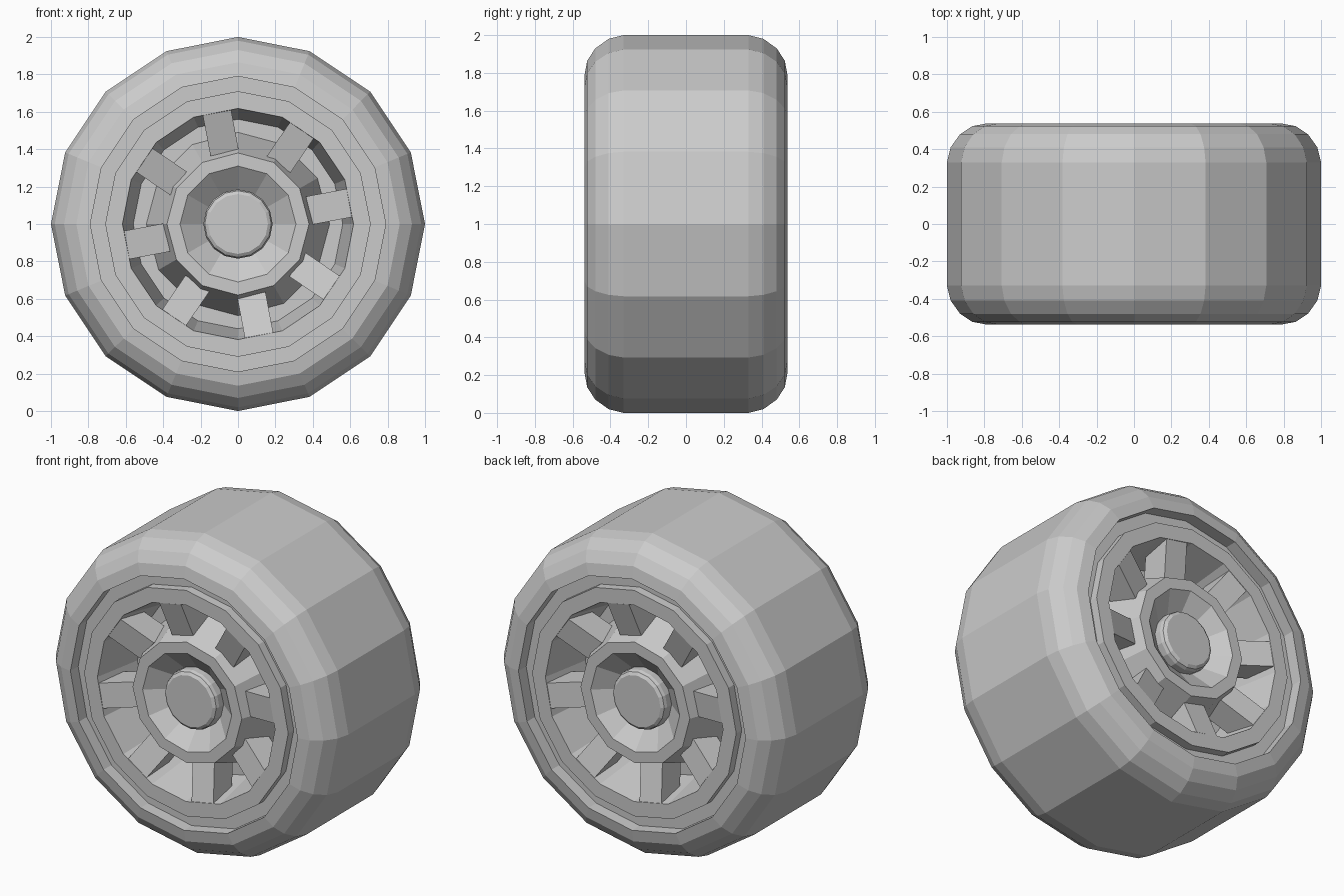
import bpy, bmesh
from math import sin, cos, pi, radians

if "Cube" in bpy.data.objects:
    bpy.data.objects.remove(bpy.data.objects["Cube"])

def finish(name, bm):
    bmesh.ops.remove_doubles(bm, verts=bm.verts, dist=1e-5)
    bmesh.ops.recalc_face_normals(bm, faces=bm.faces)
    me = bpy.data.meshes.new(name)
    bm.to_mesh(me)
    bm.free()
    ob = bpy.data.objects.new(name, me)
    bpy.context.collection.objects.link(ob)
    return ob

def lathe(name, half, n, ring=True):
    """Turn a half profile of (radius, y), mirrored in y, round the wheel axle."""
    prof = half + [(r, -y) for r, y in reversed(half)]
    bm = bmesh.new()
    rows = [[bm.verts.new((r * sin(2 * pi * i / n), y, 1 + r * cos(2 * pi * i / n)))
             for r, y in prof] for i in range(n)]
    count = len(prof) if ring else len(prof) - 1
    for i in range(n):
        a, b = rows[i], rows[(i + 1) % n]
        for j in range(count):
            k = (j + 1) % len(prof)
            if prof[j][0] == 0 and prof[k][0] == 0:
                continue
            if prof[j][0] == 0:
                bm.faces.new((a[j], a[k], b[k]))
            elif prof[k][0] == 0:
                bm.faces.new((a[j], a[k], b[j]))
            else:
                bm.faces.new((a[j], a[k], b[k], b[j]))
    return finish(name, bm)

# Tyre with rounded shoulders and a recessed seat for the rim
lathe("tyre", [(0.70, 0.46), (0.79, 0.46), (0.79, 0.537), (0.865, 0.523),
               (0.93, 0.48), (0.98, 0.41), (1.0, 0.33)], 16)

# Rim lip, tapered barrel and inner disc
lathe("rim", [(0.71, 0.45), (0.71, 0.515), (0.618, 0.515), (0.56, 0.20), (0.40, 0.20)], 16)

# Hub cone with dished centre
lathe("hub", [(0.49, 0.20), (0.38, 0.505), (0.31, 0.505), (0.183, 0.405), (0, 0.405)], 12, False)

# Rounded centre cap on both faces
lathe("hub_cap", [(0.185, 0.38), (0.185, 0.45), (0.178, 0.47), (0.16, 0.482), (0, 0.482)], 16, False)

# Spokes: sloping blocks from rim to hub, on the front and turned round for the back
def spoke(name, angle, side):
    bm = bmesh.new()
    bmesh.ops.create_cube(bm, size=1)
    for v in bm.verts:
        outer, front = v.co.x > 0, v.co.y < 0
        r = 0.605 if outer else 0.385
        w = 0.077 if v.co.z > 0 else -0.077
        y = (-0.513 if outer else -0.445) if front else (-0.33 if outer else -0.26)
        x = r * cos(angle) - w * sin(angle)
        z = r * sin(angle) + w * cos(angle)
        v.co = (side * x, side * y, 1 + z)
    finish(name, bm)

for side, label in ((1, "front"), (-1, "back")):
    for i in range(8):
        spoke(f"{label}_spoke_{i + 1}", radians(10.7 + 45 * i), side)
